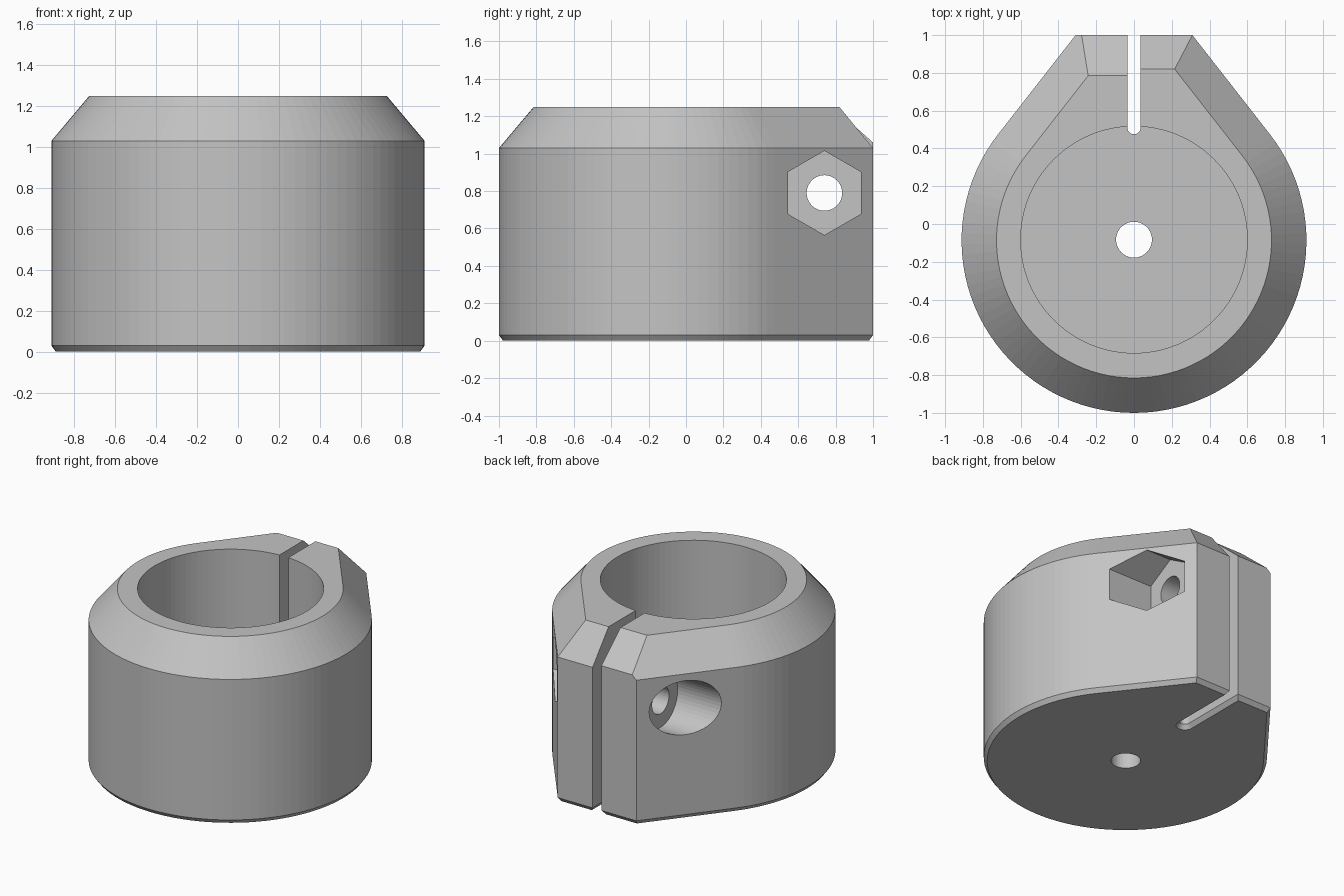
import bpy, bmesh
from math import sin, cos, pi, radians
from mathutils import Matrix

if "Cube" in bpy.data.objects:
    bpy.data.objects.remove(bpy.data.objects["Cube"], do_unlink=True)

grey = bpy.data.materials.new("plain grey")
grey.use_nodes = True
colour = (0.55, 0.55, 0.55, 1)
grey.diffuse_color = colour
grey.node_tree.nodes["Principled BSDF"].inputs["Base Color"].default_value = colour

CENTRE_Y, RADIUS = -0.087, 0.913
TANGENT = radians(38)      # where the round body meets the straight cheeks
BOLT_Y, BOLT_Z = 0.74, 0.79


def loft(name, rings):
    """Solid skinned through rings of equal point count, capped at both ends."""
    bm = bmesh.new()
    loops = [[bm.verts.new(p) for p in ring] for ring in rings]
    n = len(loops[0])
    for a, b in zip(loops, loops[1:]):
        for i in range(n):
            j = (i + 1) % n
            bm.faces.new((a[i], a[j], b[j], b[i]))
    bm.faces.new(loops[0][::-1])
    bm.faces.new(loops[-1])
    bmesh.ops.recalc_face_normals(bm, faces=bm.faces)
    mesh = bpy.data.meshes.new(name)
    bm.to_mesh(mesh)
    bm.free()
    mesh.materials.append(grey)
    obj = bpy.data.objects.new(name, mesh)
    bpy.context.collection.objects.link(obj)
    return obj


def teardrop(z, inset, back):
    """Round outline with tangent cheeks running to a flat back."""
    r, steps = RADIUS - inset, 72
    start, sweep = pi - TANGENT, pi + 2 * TANGENT
    ring = []
    for i in range(steps + 1):
        a = start + sweep * i / steps
        ring.append((r * cos(a), CENTRE_Y + r * sin(a), z))
    x, y, _ = ring[-1]
    x -= (back - y) * sin(TANGENT) / cos(TANGENT)
    return ring + [(x, back, z), (-x, back, z)]


def slot_ring(z, r):
    """Long slot with a rounded inner end."""
    arc = [(r * cos(pi + pi * i / 12), 0.51 + r * sin(pi + pi * i / 12), z)
           for i in range(13)]
    return arc + [(r, 1.2, z), (-r, 1.2, z)]


def cylinder(name, r, y, z0, z1, sides=64):
    return loft(name, [[(r * cos(2 * pi * i / sides), y + r * sin(2 * pi * i / sides), z)
                        for i in range(sides)] for z in (z0, z1)])


def cross_hole(name, r, x0, x1, sides):
    """Prism along x at the bolt position, with a corner pointing up."""
    return loft(name, [[(x, BOLT_Y + r * sin(2 * pi * i / sides),
                         BOLT_Z + r * cos(2 * pi * i / sides))
                        for i in range(sides)] for x in (x0, x1)])


def back_wedge(name, side, top_y, low_z):
    """Removes the sloped top corner behind one jaw."""
    slope = (1.25 - low_z) / (1 - top_y)
    profile = [(y, 1.25 - slope * (y - top_y)) for y in (top_y - 0.1, 1.1)] + [(1.1, 1.6)]
    return loft(name, [[(x, y, z) for y, z in profile] for x in (0, side * 0.6)])


# Collar body with chamfered foot and sloping shoulder
body = loft("clamp_collar", [teardrop(0, 0.022, 0.978), teardrop(0.03, 0, 1),
                             teardrop(1.03, 0, 1), teardrop(1.25, 0.185, 1)])

# Bore, drain hole, clamping slot, jaw bevels, bolt hole, nut pocket, screw recess
cutters = [
    back_wedge("left_jaw_cutter", 1, 0.82, 1.03),
    back_wedge("right_jaw_cutter", -1, 0.785, 1.06),
    cylinder("bore_cutter", 0.6, -0.083, 0.12, 1.5, 96),
    cylinder("floor_hole_cutter", 0.095, -0.083, -0.2, 0.5, 40),
    loft("slot_cutter", [slot_ring(-0.03, 0.079), slot_ring(0.03, 0.035),
                         slot_ring(1.5, 0.035)]),
    cross_hole("bolt_cutter", 0.095, -0.8, 0.8, 40),
    cross_hole("nut_pocket_cutter", 0.225, 0.316, 1.0, 6),
    cross_hole("screw_recess_cutter", 0.192, -1.0, -0.318, 48),
]
bpy.context.view_layer.objects.active = body
for cutter in cutters:
    cutter.hide_render = True
    mod = body.modifiers.new(cutter.name, "BOOLEAN")
    mod.operation, mod.solver, mod.object = "DIFFERENCE", "EXACT", cutter
    bpy.ops.object.modifier_apply(modifier=mod.name)
    bpy.data.objects.remove(cutter, do_unlink=True)
